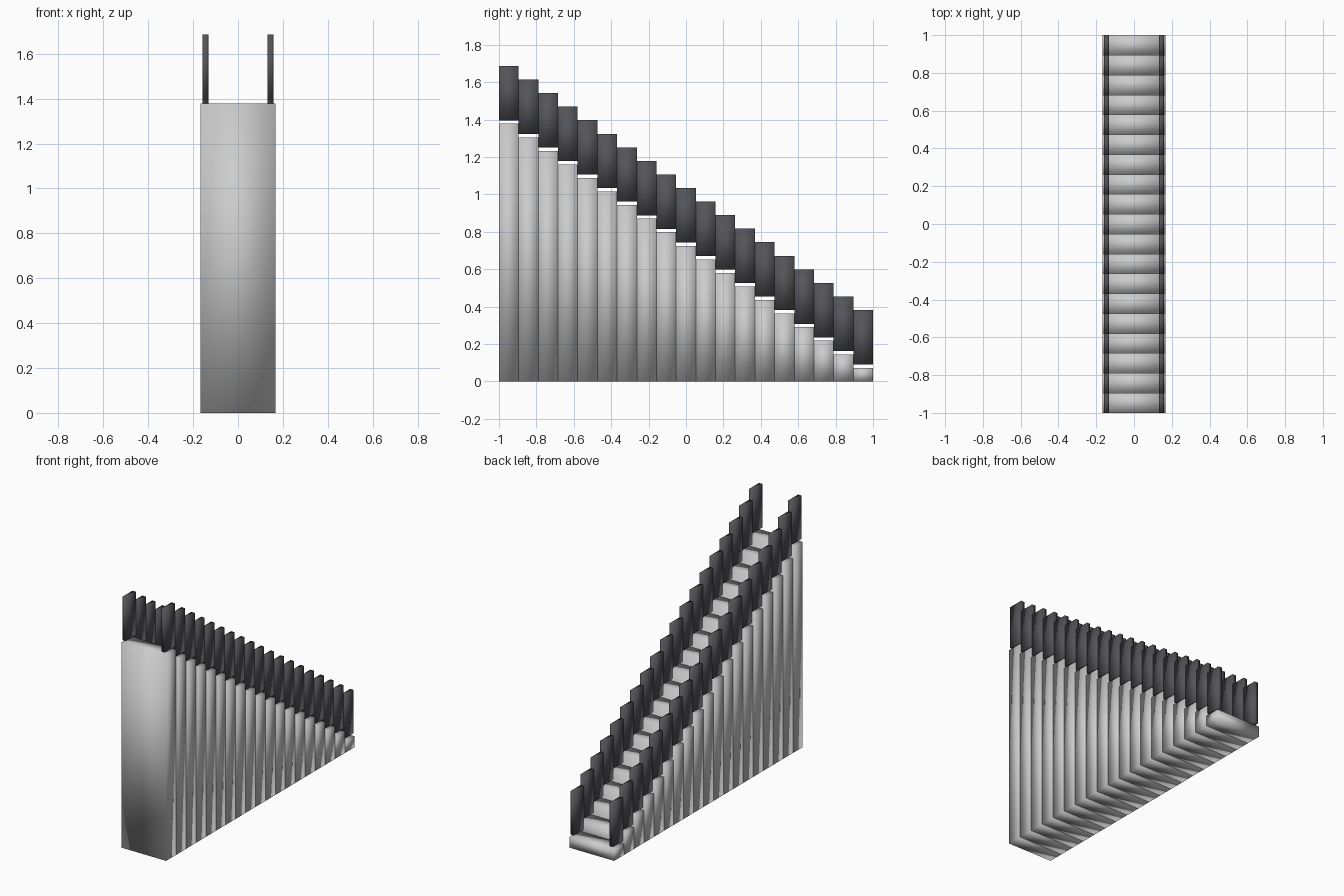
import bpy

if "Cube" in bpy.data.objects:
    bpy.data.objects.remove(bpy.data.objects["Cube"])

STEPS = 19
DEPTH = 2.0 / STEPS
RISE = 0.0725
HALF_WIDTH = 0.1665

dark = bpy.data.materials.new("dark_panel")
dark.diffuse_color = (0.09, 0.09, 0.1, 1)
dark.use_nodes = True
dark.node_tree.nodes["Principled BSDF"].inputs["Base Color"].default_value = dark.diffuse_color


def box(name, x, y, z, material=None):
    """Softly shaded box from (min, max) ranges on each axis."""
    bpy.ops.mesh.primitive_cube_add(
        size=1, location=[(a + b) / 2 for a, b in (x, y, z)])
    ob = bpy.context.object
    ob.name = name
    ob.scale = [b - a for a, b in (x, y, z)]
    bpy.ops.object.transform_apply(location=False, rotation=False, scale=True)
    bpy.ops.object.shade_smooth()
    if material:
        ob.data.materials.append(material)
    return ob


for i in range(STEPS):
    y = (-1 + i * DEPTH, -1 + (i + 1) * DEPTH)
    top = (STEPS - i) * RISE
    # Solid step reaching the ground
    box(f"step_{i + 1}", (-HALF_WIDTH, HALF_WIDTH), y, (0, top))
    # Pair of balustrade panels hovering just above the step
    for side, x in (("left", (-0.158, -0.132)), ("right", (0.132, 0.158))):
        box(f"{side}_panel_{i + 1}", x, y, (top + 0.018, top + 0.309), dark)
